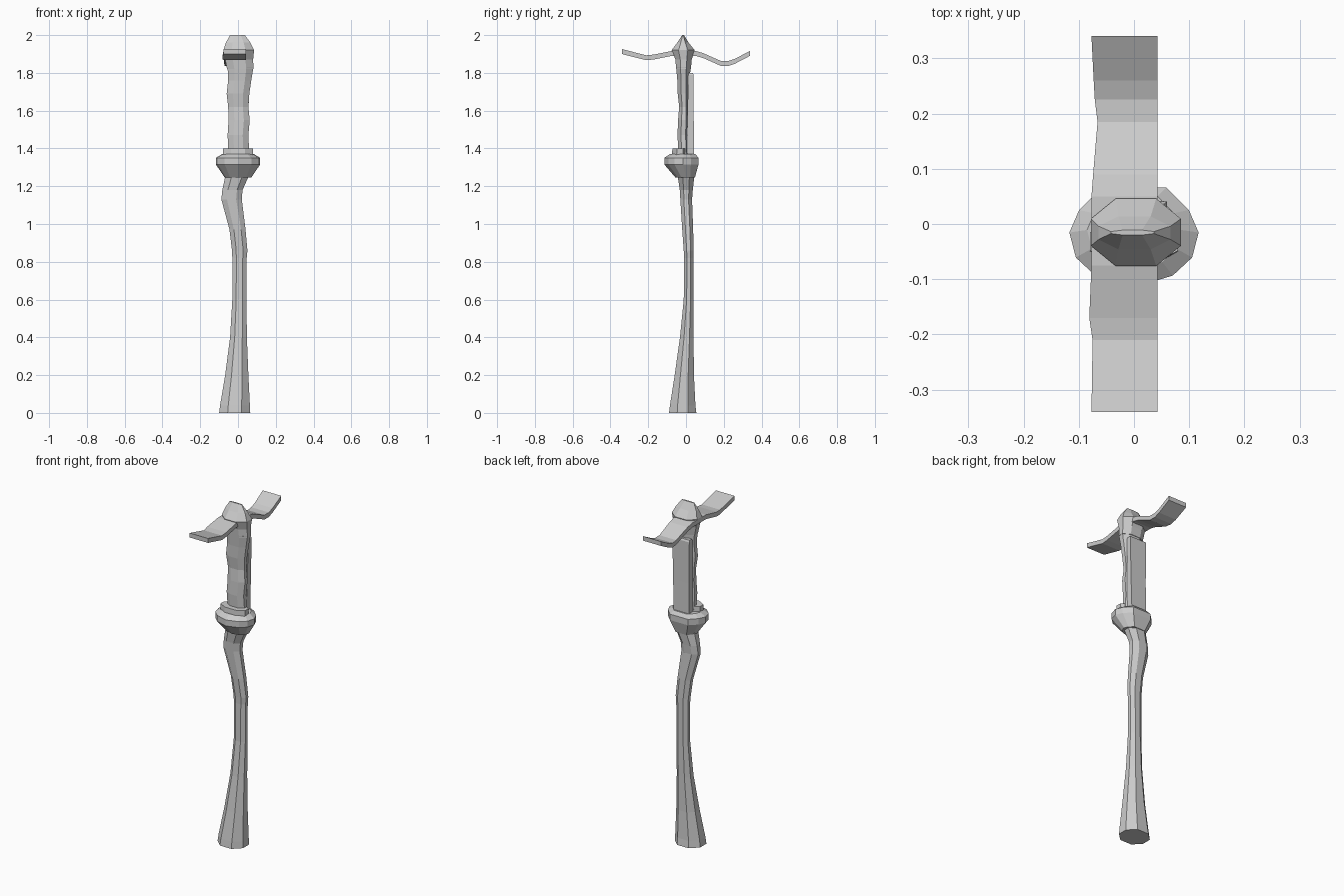
import bpy, bmesh

# Unit cross-sections, spanning -1..1 on both axes
OCT = [(1, -.4), (1, .4), (.45, 1), (-.45, 1), (-1, .4), (-1, -.4), (-.45, -1), (.45, -1)]
COLLAR = [(1, .1), (.85, .55), (.5, 1), (-.5, 1), (-.85, .55), (-1, .1),
          (-.9, -.4), (-.6, -.76), (0, -1), (.6, -.76), (.9, -.4)]
BOX = [(1, -1), (1, 1), (-1, 1), (-1, -1)]


def loft(name, unit, stations, axis='z'):
    """Each station is (t, a0, a1, b0, b1): position along the axis and section extents."""
    bm = bmesh.new()
    rings = []
    for t, a0, a1, b0, b1 in stations:
        ring = []
        for u, v in unit:
            a = (a0 + a1) / 2 + u * (a1 - a0) / 2
            b = (b0 + b1) / 2 + v * (b1 - b0) / 2
            ring.append(bm.verts.new((a, b, t) if axis == 'z' else (a, t, b)))
        rings.append(ring)
    n = len(unit)
    for r, s in zip(rings, rings[1:]):
        for i in range(n):
            j = (i + 1) % n
            bm.faces.new((r[i], r[j], s[j], s[i]))
    bm.faces.new(rings[0][::-1])
    bm.faces.new(rings[-1])
    bmesh.ops.recalc_face_normals(bm, faces=bm.faces)
    me = bpy.data.meshes.new(name)
    bm.to_mesh(me)
    bm.free()
    ob = bpy.data.objects.new(name, me)
    bpy.context.collection.objects.link(ob)
    return ob


# Lower shaft: flared foot and crooked upper bend
loft("lower_shaft", OCT, [
    (0, -.10, .065, -.09, .055), (.04, -.095, .063, -.085, .05),
    (.2, -.068, .055, -.06, .042), (.4, -.042, .047, -.032, .04),
    (.6, -.03, .045, -.012, .04), (.82, -.03, .046, -.01, .04),
    (.86, -.032, .05, -.012, .04), (.97, -.045, .04, -.02, .038),
    (1.13, -.088, .02, -.03, .032), (1.18, -.083, .024, -.033, .036),
    (1.26, -.066, .06, -.045, .045)])

# Collar: flare, rim and raised inner ring
loft("collar", COLLAR, [
    (1.245, -.07, .07, -.055, .047), (1.315, -.117, .117, -.115, .066),
    (1.35, -.117, .117, -.115, .066), (1.37, -.085, .085, -.085, .05)])
loft("collar_ring", OCT, [
    (1.36, -.08, .08, -.075, .01), (1.40, -.08, .08, -.072, .008)])

# Upper shaft, with gently wavy grip
loft("upper_shaft", OCT, [
    (1.36, -.05, .06, -.04, .02), (1.47, -.055, .055, -.045, .016),
    (1.55, -.05, .062, -.042, .018), (1.62, -.052, .055, -.036, .016),
    (1.69, -.06, .06, -.044, .018), (1.76, -.052, .07, -.046, .02),
    (1.83, -.055, .082, -.052, .024)])

# Flat strip let into the back of the upper shaft
loft("back_strip", BOX, [
    (1.35, -.048, .05, .005, .042), (1.55, -.047, .055, .007, .041),
    (1.79, -.05, .06, .012, .041), (1.80, -.048, .055, .014, .036)])

# Head with a ridge on top
loft("head", OCT, [
    (1.82, -.058, .082, -.052, .026), (1.87, -.068, .08, -.056, .03),
    (1.92, -.078, .085, -.076, .046), (1.96, -.064, .066, -.046, .014),
    (2.0, -.042, .036, -.02, -.011)])

# Bent cross strip running front to back
loft("cross_strip", BOX, [
    (y, x0, .043, z - .013, z + .013) for y, x0, z in [
        (-.34, -.077, 1.913), (-.21, -.075, 1.88), (-.17, -.081, 1.884),
        (-.075, -.077, 1.903), (.05, -.077, 1.903), (.09, -.074, 1.892),
        (.185, -.066, 1.85), (.225, -.071, 1.85), (.26, -.073, 1.862),
        (.34, -.077, 1.904)]], axis='y')
